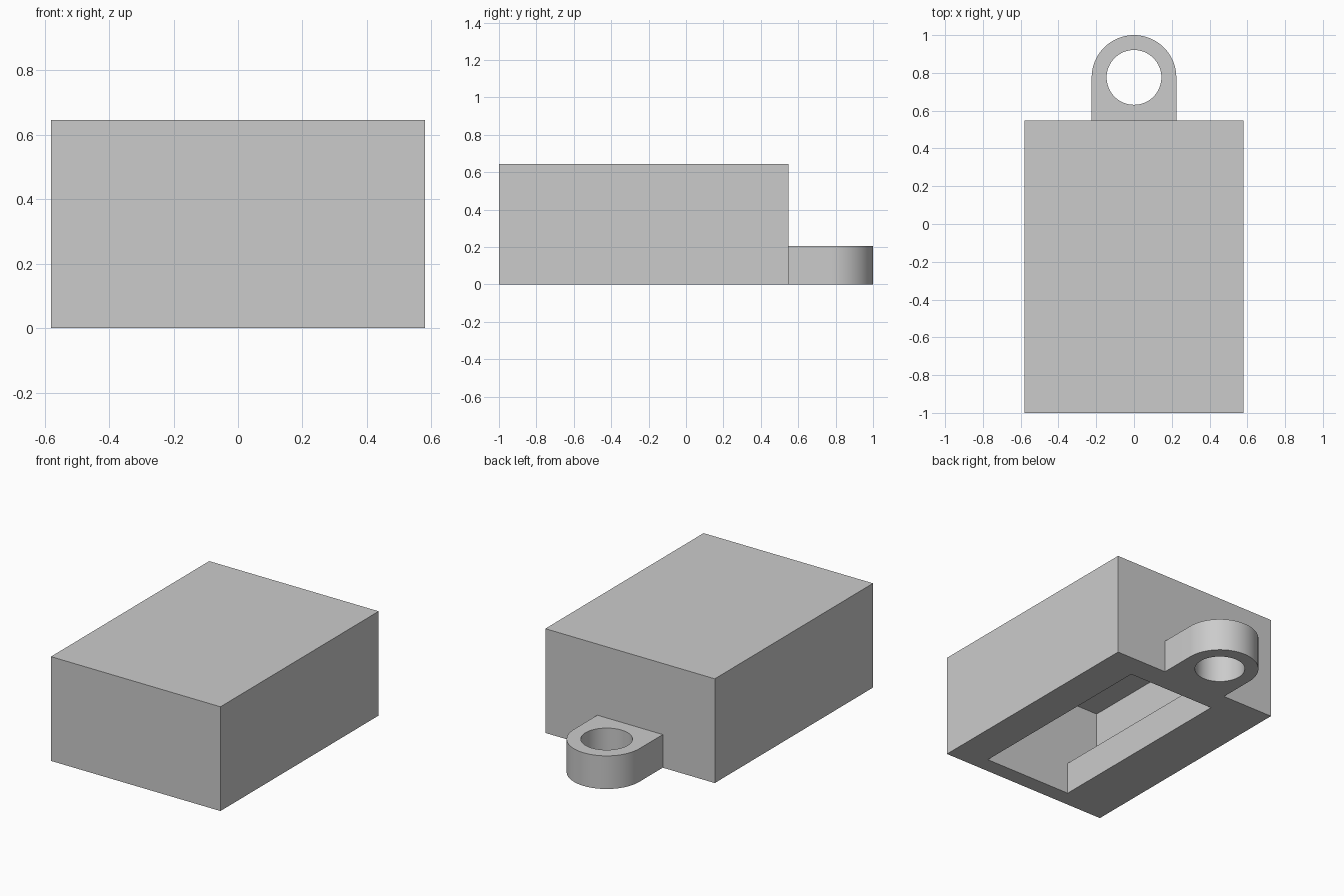
import bpy, bmesh, math

if "Cube" in bpy.data.objects:
    bpy.data.objects.remove(bpy.data.objects["Cube"])

grey = bpy.data.materials.new("plain grey")
grey.diffuse_color = (0.6, 0.6, 0.6, 1)
grey.use_nodes = True
grey.node_tree.nodes["Principled BSDF"].inputs["Base Color"].default_value = grey.diffuse_color


def prism(name, outline, z0, z1):
    """Extrude a flat outline from z0 to z1."""
    bm = bmesh.new()
    face = bm.faces.new([bm.verts.new((x, y, z0)) for x, y in outline])
    top = bmesh.ops.extrude_face_region(bm, geom=[face])["geom"]
    bmesh.ops.translate(bm, vec=(0, 0, z1 - z0),
                        verts=[v for v in top if isinstance(v, bmesh.types.BMVert)])
    bmesh.ops.recalc_face_normals(bm, faces=bm.faces)
    mesh = bpy.data.meshes.new(name)
    bm.to_mesh(mesh)
    bm.free()
    mesh.materials.append(grey)
    obj = bpy.data.objects.new(name, mesh)
    bpy.context.collection.objects.link(obj)
    return obj


def rect(x0, x1, y0, y1):
    return [(x0, y0), (x1, y0), (x1, y1), (x0, y1)]


def arc(cy, r, a0, a1, n):
    return [(r * math.cos(a0 + (a1 - a0) * i / n), cy + r * math.sin(a0 + (a1 - a0) * i / n))
            for i in range(n + 1)]


def combine(target, tool, operation):
    """Apply a boolean and remove the tool."""
    mod = target.modifiers.new(operation.lower(), 'BOOLEAN')
    mod.operation, mod.object, mod.solver = operation, tool, 'EXACT'
    bpy.context.view_layer.objects.active = target
    bpy.ops.object.modifier_apply(modifier=mod.name)
    bpy.data.objects.remove(tool)


HALF_W, BACK, HEIGHT = 0.58, 0.547, 0.645
LUG_Y, LUG_R, LUG_H = 0.776, 0.224, 0.205

# Box with a rounded lug on the back
body = prism("box_with_lug", rect(-HALF_W, HALF_W, -1, BACK), 0, HEIGHT)
lug_outline = arc(LUG_Y, LUG_R, 0, math.pi, 48) + [(-LUG_R, BACK - 0.05), (LUG_R, BACK - 0.05)]
combine(body, prism("lug", lug_outline, 0, LUG_H), 'UNION')

# Hole through the lug
hole = prism("lug_hole", arc(LUG_Y, 0.145, 0, 2 * math.pi, 64)[:-1], -0.1, 0.4)
combine(body, hole, 'DIFFERENCE')

# Wide inner chamber, then the narrower opening through the floor
combine(body, prism("chamber", rect(-0.47, 0.47, -0.898, 0.398), 0.2, 0.612), 'DIFFERENCE')
combine(body, prism("floor_opening", rect(-0.25, 0.355, -0.898, 0.398), -0.1, 0.3), 'DIFFERENCE')

body.select_set(True)
bpy.ops.object.shade_smooth_by_angle(angle=math.radians(30))
